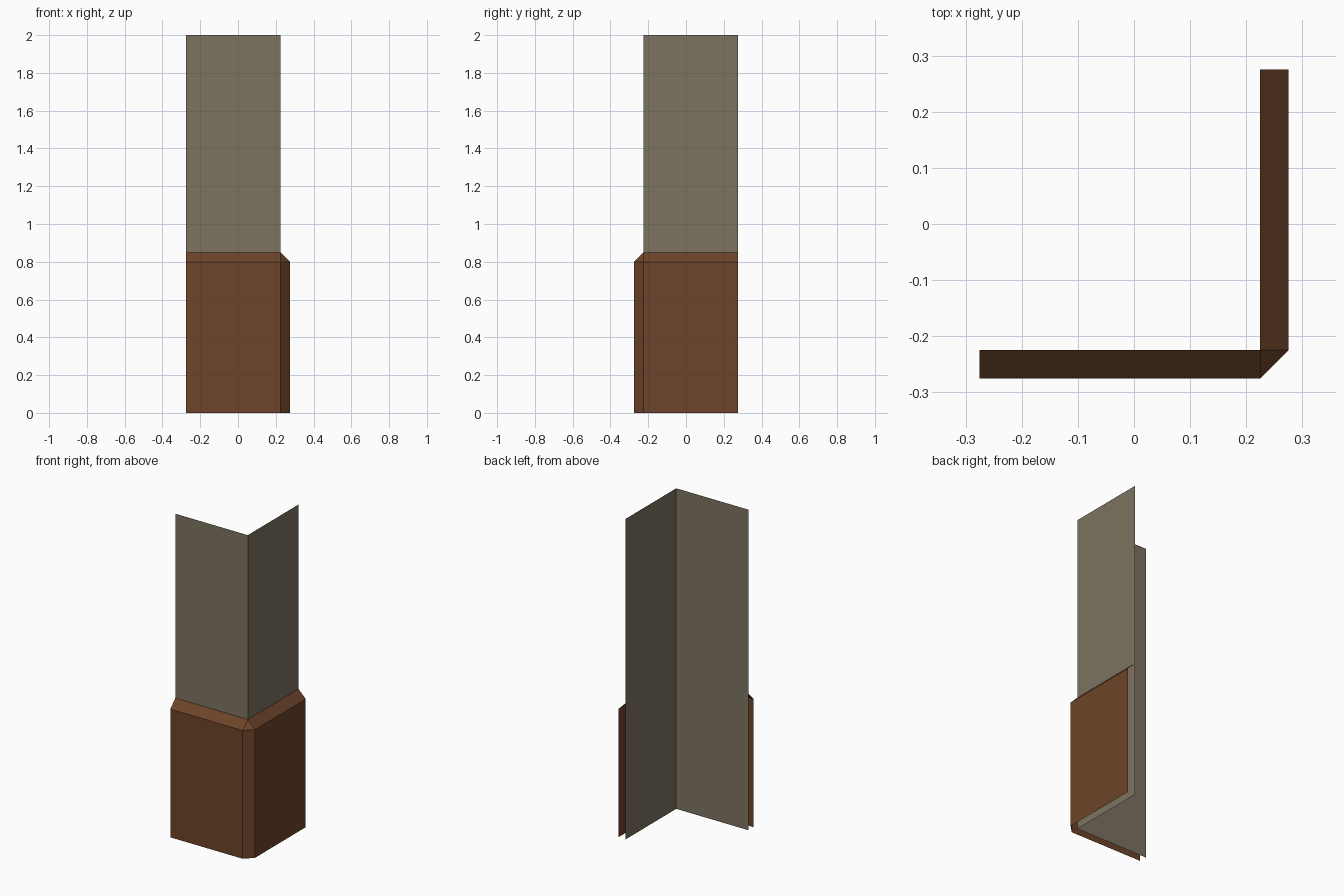
import bpy

if "Cube" in bpy.data.objects:
    bpy.data.objects.remove(bpy.data.objects["Cube"])


def srgb(r, g, b):
    def lin(c):
        c /= 255
        return c / 12.92 if c <= 0.04045 else ((c + 0.055) / 1.055) ** 2.4
    return (lin(r), lin(g), lin(b), 1)


def material(name, colour):
    m = bpy.data.materials.new(name)
    m.diffuse_color = colour
    m.use_nodes = True
    m.node_tree.nodes["Principled BSDF"].inputs["Base Color"].default_value = m.diffuse_color
    return m


plaster = material("grey plaster", srgb(124, 115, 97))
wood = material("brown wood", srgb(109, 68, 41))

IN, OUT, END = 0.225, 0.275, 0.275   # wall plane, panel plane, free ends


def add_sheet(name, rows, mat):
    """Open sheet skinned between rows of (path, z); repeated points collapse to triangles."""
    verts, index, faces = [], {}, []

    def vid(p, z):
        key = (p[0], p[1], z)
        if key not in index:
            index[key] = len(verts)
            verts.append(key)
        return index[key]

    for (low, z0), (high, z1) in zip(rows, rows[1:]):
        for i in range(len(low) - 1):
            quad = [vid(low[i], z0), vid(low[i + 1], z0),
                    vid(high[i + 1], z1), vid(high[i], z1)]
            faces.append(list(dict.fromkeys(quad)))
    me = bpy.data.meshes.new(name)
    me.from_pydata(verts, [], faces)
    me.materials.append(mat)
    ob = bpy.data.objects.new(name, me)
    bpy.context.collection.objects.link(ob)
    return ob


# Outer corner wall, a single thin sheet
wall = [(-END, -IN), (IN, -IN), (IN, END)]
add_sheet("corner_wall", [(wall, 0), (wall, 2)], plaster)

# Lower wood panelling with chamfered corner and sloped top cap
panel = [(-END, -OUT), (IN, -OUT), (OUT, -IN), (OUT, END)]
cap = [(-END, -IN), (IN, -IN), (IN, -IN), (IN, END)]
add_sheet("wainscot_panel", [(panel, 0), (panel, 0.8), (cap, 0.85)], wood)
